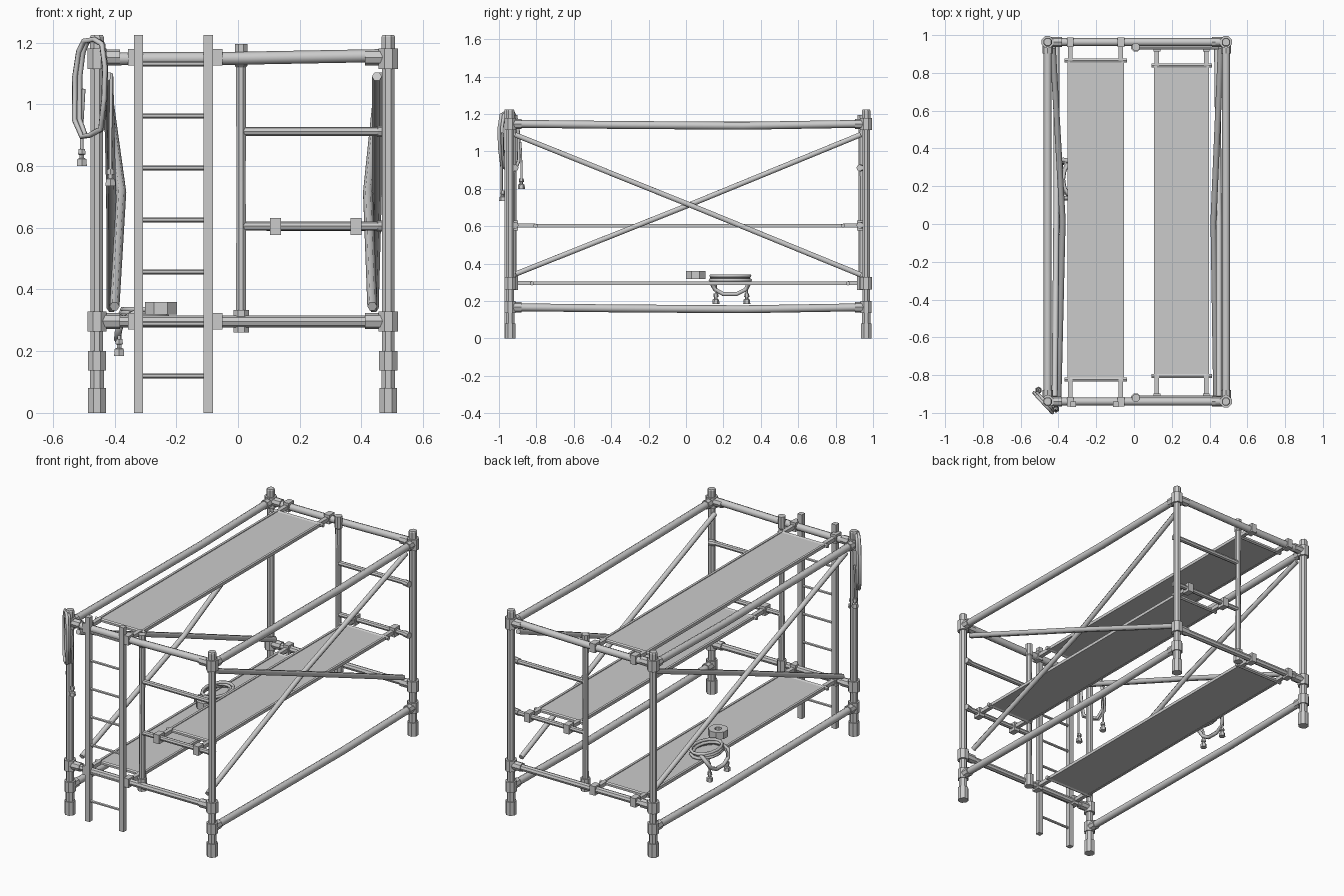
import bpy, bmesh, math
from mathutils import Vector

if "Cube" in bpy.data.objects:
    bpy.data.objects.remove(bpy.data.objects["Cube"])

FY, BY = -0.94, 0.963          # front / back post rows
LX, RX = -0.457, 0.487         # left / right post columns


def tube(name, a, b, r, n=8):
    a, b = Vector(a), Vector(b)
    d = b - a
    bpy.ops.mesh.primitive_cylinder_add(vertices=n, radius=r, depth=d.length, location=(a + b) / 2)
    o = bpy.context.object
    o.name = name
    o.rotation_mode = 'QUATERNION'
    o.rotation_quaternion = d.to_track_quat('Z', 'Y')
    return o


def box(name, c, s):
    bpy.ops.mesh.primitive_cube_add(size=1, location=c)
    o = bpy.context.object
    o.name = name
    o.scale = s
    return o


def path(name, pts, r, cyclic=False, res=1):
    cu = bpy.data.curves.new(name, 'CURVE')
    cu.dimensions = '3D'
    cu.bevel_depth, cu.bevel_resolution, cu.use_fill_caps = r, res, True
    s = cu.splines.new('POLY')
    s.points.add(len(pts) - 1)
    for p, q in zip(s.points, pts):
        p.co = (*q, 1)
    s.use_cyclic_u = cyclic
    o = bpy.data.objects.new(name, cu)
    bpy.context.collection.objects.link(o)
    bpy.ops.object.select_all(action='DESELECT')
    o.select_set(True)
    bpy.context.view_layer.objects.active = o
    bpy.ops.object.convert(target='MESH')
    return bpy.context.object


def lathe(name, x, y, prof, n=8):
    """Closed solid of revolution from (radius, z) pairs."""
    bm = bmesh.new()
    rings = [[bm.verts.new((x + r * math.cos(2 * math.pi * (i + .5) / n),
                            y + r * math.sin(2 * math.pi * (i + .5) / n), z)) for i in range(n)]
             for r, z in prof]
    for p, q in zip(rings, rings[1:]):
        for i in range(n):
            j = (i + 1) % n
            bm.faces.new((p[i], p[j], q[j], q[i]))
    bm.faces.new(rings[0][::-1])
    bm.faces.new(rings[-1])
    me = bpy.data.meshes.new(name)
    bm.to_mesh(me)
    bm.free()
    o = bpy.data.objects.new(name, me)
    bpy.context.collection.objects.link(o)
    return o


# corner posts: foot, neck, lower collar, tube, two junction collars, top spigot
POST = [(.031, 0), (.031, .08), (.024, .08), (.024, .137), (.032, .137), (.032, .2), (.022, .2),
        (.022, .263), (.034, .263), (.034, .328), (.022, .328), (.022, 1.115), (.034, 1.115),
        (.034, 1.18), (.024, 1.18), (.024, 1.218), (.02, 1.225)]
for x, sx in ((LX, 1), (RX, -1)):
    for y, sy in ((FY, 1), (BY, -1)):
        lathe("corner_post", x, y, POST)
        for z in (.297, 1.152):
            tube("end_bar_socket", (x, y, z), (x + .075 * sx, y, z), .026)
        for z in (.167, 1.147):
            tube("side_bar_socket", (x, y, z), (x, y + .06 * sy, z), .027)

# horizontal bars: ends and long sides (slightly sagging)
for y in (FY, BY):
    tube("lower_end_bar", (LX, y, .296), (RX, y, .296), .019)
    path("upper_end_bar", [(LX, y, 1.147), (0, y, 1.149), (RX, y, 1.158)], .021, res=2)
for x in (LX, RX):
    for z in (.167, 1.148):
        path("side_bar", [(x, FY, z), (x, -.4, z - .006), (x, .3, z - .011), (x, BY, z)], .021, res=2)

# bowed diagonal braces, two on each long side
BRACES = [((.435, -.91, .345), (.421, .02, .715), (.46, .935, 1.09)),
          ((.45, -.915, 1.09), (.45, .03, .71), (.44, .935, .34)),
          ((-.40, -.91, .345), (-.378, .02, .715), (-.43, .935, 1.09)),
          ((-.42, -.915, 1.09), (-.411, .03, .71), (-.41, .935, .34))]
for b in BRACES:
    path("diagonal_brace", b, .016)

# inner frames: a short post with two guard bars at each end
for y in (FY + .018, BY - .025):
    lathe("inner_post", .01, y, [(.027, .26), (.027, .334), (.018, .334), (.016, .75), (.018, 1.12),
                                 (.022, 1.125), (.022, 1.195)])
    for z in (.605, .912):
        tube("guard_bar", (.01, y, z), (.462, y, z), .0145)
        tube("guard_bar_end", (.45, y, z), (RX, y * .99, z), .018)


# decks: plank with raised edges, end bars, hook arms and clamps
def deck(name, x0, x1, y0, y1, z, yf, yb):
    cx, w = (x0 + x1) / 2, x1 - x0
    box(name + "_plank", (cx, (y0 + y1) / 2, z), (w, y1 - y0, .012))
    for x in (x0 + .007, x1 - .007):
        box(name + "_edge", (x, (y0 + y1) / 2, z + .001), (.014, y1 - y0, .018))
    for ye, yh in ((y0, yf), (y1, yb)):
        tube(name + "_end_bar", (x0 - .015, ye, z), (x1 + .015, ye, z), .012, 6)
        for x in (x0 + .014, x1 - .016):
            box(name + "_hook_arm", (x, (ye + yh) / 2, z + .002), (.024, abs(yh - ye), .022))
            box(name + "_clamp", (x, yh, z + .002), (.036, .05, .054))


deck("upper_deck", -.352, -.053, -.823, .865, 1.15, FY, BY)
deck("lower_deck", -.352, -.053, -.823, .865, .295, FY, BY)
deck("middle_deck", .107, .398, -.805, .84, .602, FY + .018, BY - .025)

# ladder
for x in (-.322, -.096):
    box("ladder_rail", (x, -.955, .6125), (.03, .03, 1.225))
for i in range(7):
    tube("ladder_rung", (-.322, -.955, .12 + i * .1685), (-.096, -.955, .12 + i * .1685), .008, 6)


# lanyard end fitting hanging below a point
def plug(x, y, z):
    lathe("lanyard_end", x, y, [(.019, z), (.017, z + .022), (.009, z + .026), (.009, z + .036),
                                (.014, z + .038), (.012, z + .055)], 6)


# coil of cable draped over the front left post, in a diagonal plane
LOOP = [(-.03, 1.205), (-.055, 1.17), (-.073, 1.09), (-.075, .95), (-.04, .895), (0, .90),
        (.05, .92), (.066, 1.02), (.07, 1.12), (.055, 1.195), (.02, 1.21)]
for off, k in ((.030, 1), (.018, .86)):
    path("hanging_coil", [(-.457 + t * .68 * k - off * .73, -.928 - t * .73 * k - off * .68,
                           1.05 + (z - 1.05) * (.94 + .06 * k)) for t, z in LOOP], .009, True)
path("hanging_tail", [(-.50, -.885, 1.05), (-.507, -.88, .93), (-.506, -.88, .83)], .006)
path("hanging_tail", [(-.41, -.98, 1.10), (-.413, -.985, .9), (-.413, -.985, .76)], .006)
plug(-.506, -.88, .80)
plug(-.413, -.98, .735)

# coil of cable lying on the lower deck with a loop over its edge
for r, z, dx in ((1, .312, 0), (.9, .324, -.006), (.97, .335, .004)):
    path("deck_coil", [(-.305 + dx + .075 * r * math.cos(a), .237 + .11 * r * math.sin(a), z)
                       for a in (2 * math.pi * i / 14 for i in range(14))], .009, True)
path("draped_loop", [(-.33, .14, .325), (-.375, .135, .30), (-.388, .155, .262), (-.39, .20, .237),
                     (-.39, .27, .237), (-.388, .32, .262), (-.375, .34, .30), (-.33, .33, .325)], .012)
for y, zp in ((.16, .195), (.325, .195)):
    path("draped_tail", [(-.37, y, .315), (-.385, y, .29), (-.385, y, zp + .03)], .006)
    plug(-.385, y, zp - .01)

# tape roll on the lower deck
bm = bmesh.new()
N = 8
rings = [[bm.verts.new((-.25 + r * math.cos(2 * math.pi * (i + .5) / N),
                        .052 + r * math.sin(2 * math.pi * (i + .5) / N), z)) for i in range(N)]
         for r, z in ((.056, .318), (.056, .36), (.02, .36), (.02, .318))]
for k in range(4):
    p, q = rings[k], rings[(k + 1) % 4]
    for i in range(N):
        j = (i + 1) % N
        bm.faces.new((p[i], p[j], q[j], q[i]))
me = bpy.data.meshes.new("tape_roll")
bm.to_mesh(me)
bm.free()
bpy.context.collection.objects.link(bpy.data.objects.new("tape_roll", me))
